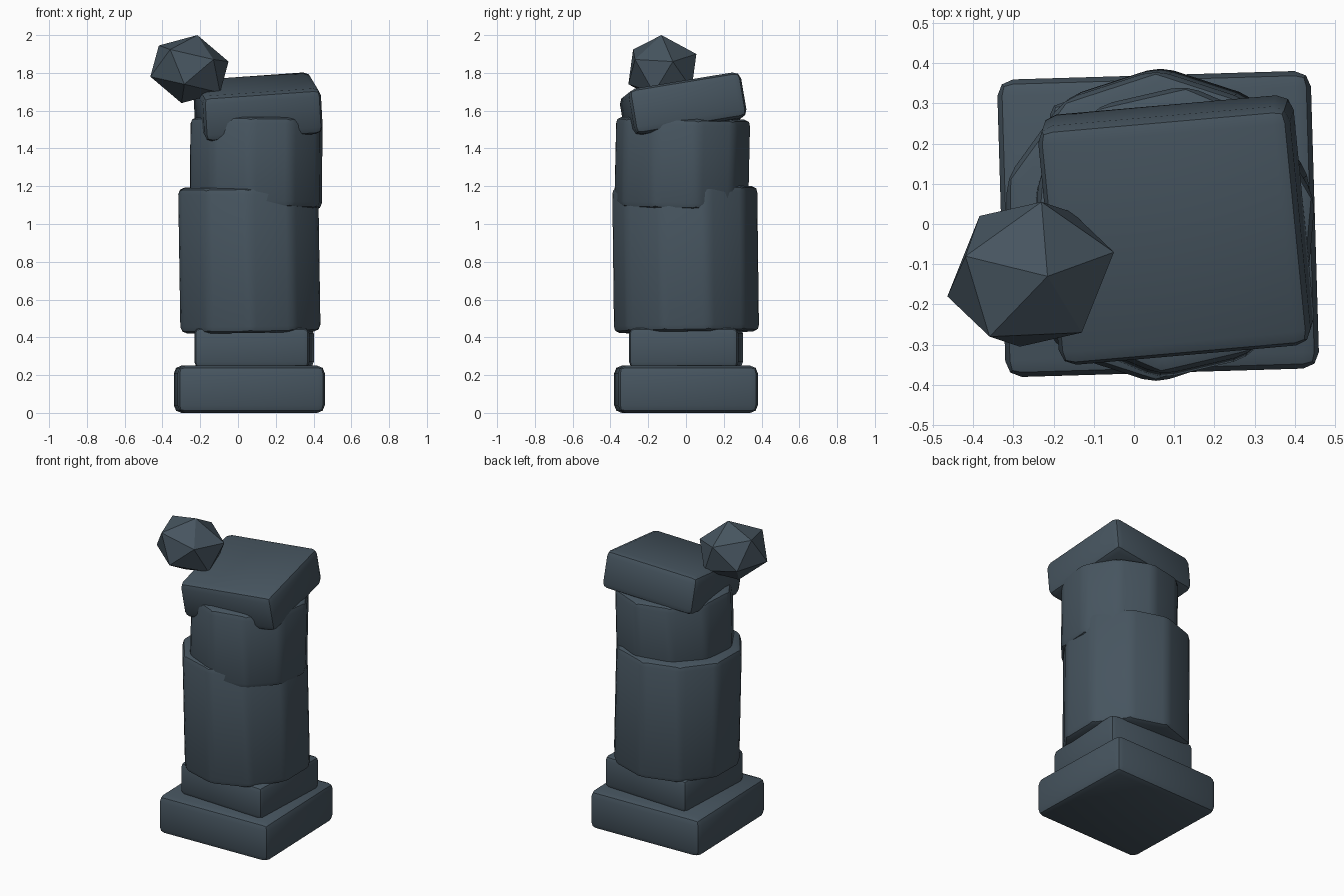
import bpy, bmesh
from math import radians
from mathutils import Vector

if "Cube" in bpy.data.objects:
    bpy.data.objects.remove(bpy.data.objects["Cube"], do_unlink=True)

# Single slate stone colour
stone = bpy.data.materials.new("dark_slate_stone")
stone.use_nodes = True
COLOUR = (0.062, 0.09, 0.115, 1)
stone.diffuse_color = COLOUR
shader = next(n for n in stone.node_tree.nodes if n.type == 'BSDF_PRINCIPLED')
shader.inputs["Base Color"].default_value = COLOUR
shader.inputs["Roughness"].default_value = 0.8


def finish(obj, name, bevel):
    """Name the stone, round its edges and smooth it."""
    obj.name = name
    obj.data.materials.append(stone)
    mod = obj.modifiers.new("worn_edges", 'BEVEL')
    mod.width = bevel
    mod.segments = 2
    mod.limit_method = 'ANGLE'
    mod.angle_limit = radians(30)
    bpy.ops.object.modifier_apply(modifier=mod.name)
    bpy.ops.object.shade_smooth_by_angle(angle=radians(40))


def block(name, centre, size, tilt, bevel=0.04):
    bpy.ops.mesh.primitive_cube_add(size=1, location=centre,
                                    rotation=[radians(a) for a in tilt])
    obj = bpy.context.object
    obj.scale = size
    bpy.ops.object.transform_apply(location=False, rotation=False, scale=True)
    finish(obj, name, bevel)


def drum(name, centre, radius, height, tilt, bevel=0.035):
    bpy.ops.mesh.primitive_cylinder_add(vertices=10, radius=radius, depth=height,
                                        location=centre,
                                        rotation=[radians(a) for a in tilt])
    finish(bpy.context.object, name, bevel)


# Square footing stones
block("base_slab", (0.06, 0, 0.125), (0.78, 0.74, 0.25), (0, 0, 1.7))
block("plinth_block", (0.085, 0, 0.345), (0.61, 0.58, 0.21), (0, 0, -2.5), 0.03)

# Ten-sided column drums, slipped out of line
drum("lower_drum", (0.06, -0.002, 0.812), 0.39, 0.77, (0.7, -0.9, 0))
drum("upper_drum", (0.096, -0.02, 1.32), 0.362, 0.48, (-1.3, 0.4, -5))

# Tilted capital
block("cap_slab", (0.105, -0.015, 1.62), (0.63, 0.605, 0.245), (9.3, -4, 5))

# Faceted rock: each corner has an opposite twin
CORNERS = [(0.042, -0.005, 0.18), (0.207, 0.055, 0.04), (0.027, 0.18, 0.08),
           (-0.162, 0.045, 0.125), (0.127, -0.145, 0.051), (-0.102, -0.155, 0.104)]
bm = bmesh.new()
for corner in CORNERS:
    for sign in (1, -1):
        bm.verts.new(Vector(corner) * sign)
bmesh.ops.convex_hull(bm, input=bm.verts)
bmesh.ops.recalc_face_normals(bm, faces=bm.faces)
mesh = bpy.data.meshes.new("faceted_rock")
bm.to_mesh(mesh)
bm.free()
mesh.materials.append(stone)
rock = bpy.data.objects.new("faceted_rock", mesh)
rock.location = (-0.257, -0.125, 1.82)
bpy.context.collection.objects.link(rock)
